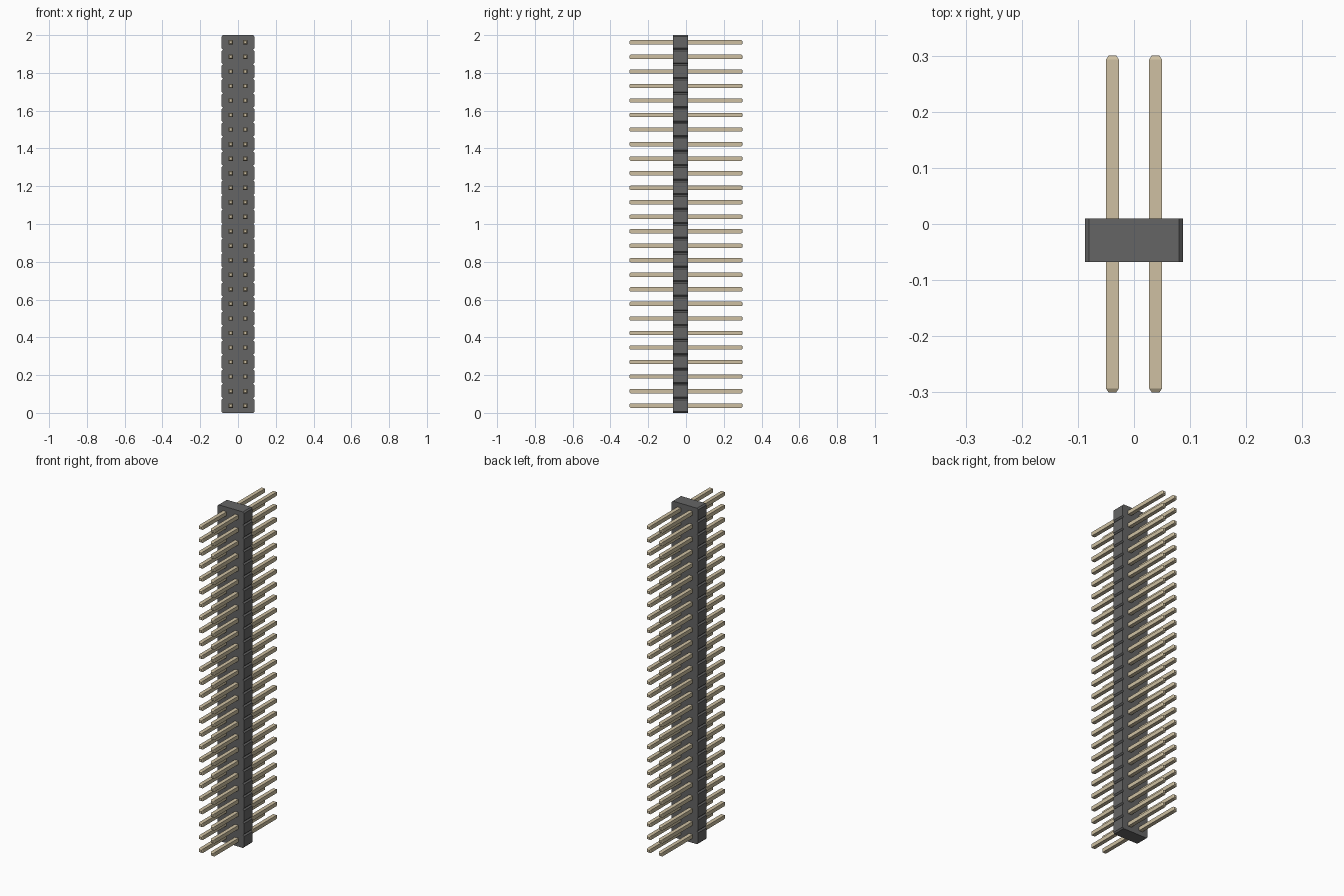
import bpy, bmesh

if "Cube" in bpy.data.objects:
    bpy.data.objects.remove(bpy.data.objects["Cube"])

N = 26                 # rows of pins
P = 2.0 / N            # pitch
HW = 0.0875            # half width of housing
C = 0.0075             # corner chamfer of each housing cell
Y0, Y1 = -0.068, 0.01  # housing depth range


def material(name, rgb):
    m = bpy.data.materials.new(name)
    m.diffuse_color = (*rgb, 1)
    m.use_nodes = True
    m.node_tree.nodes["Principled BSDF"].inputs["Base Color"].default_value = m.diffuse_color
    return m


def finish(name, bm, mat):
    bmesh.ops.recalc_face_normals(bm, faces=bm.faces)
    me = bpy.data.meshes.new(name)
    bm.to_mesh(me)
    bm.free()
    me.materials.append(mat)
    ob = bpy.data.objects.new(name, me)
    bpy.context.collection.objects.link(ob)
    return ob


# Housing: chamfered cells in a row, so V grooves appear between them
right = []
for i in range(N):
    z = i * P
    right += [(HW - C, z), (HW, z + C), (HW, z + P - C)]
right.append((HW - C, N * P))
outline = right + [(-x, z) for x, z in reversed(right)]
bm = bmesh.new()
face = bm.faces.new([bm.verts.new((x, Y0, z)) for x, z in outline])
ext = bmesh.ops.extrude_face_region(bm, geom=[face], use_keep_orig=True)
bmesh.ops.translate(bm, vec=(0, Y1 - Y0, 0),
                    verts=[v for v in ext["geom"] if isinstance(v, bmesh.types.BMVert)])
bmesh.ops.triangulate(bm, faces=[f for f in bm.faces if len(f.verts) > 4])
finish("housing", bm, material("dark_plastic", (0.13, 0.13, 0.13)))


# Pins: square bars with tapered tips, lofted along y
def add_pin(bm, x, z):
    rings = []
    for y, h in ((-0.3, 0.007), (-0.293, 0.0115), (0.293, 0.0115), (0.3, 0.007)):
        rings.append([bm.verts.new((x + sx * h, y, z + sz * h))
                      for sx, sz in ((-1, -1), (1, -1), (1, 1), (-1, 1))])
    for a, b in zip(rings, rings[1:]):
        for k in range(4):
            j = (k + 1) % 4
            bm.faces.new((a[k], a[j], b[j], b[k]))
    bm.faces.new(rings[0])
    bm.faces.new(rings[-1])


gold = material("pin_metal", (0.62, 0.53, 0.36))
for name, x in (("left_pins", -P / 2), ("right_pins", P / 2)):
    bm = bmesh.new()
    for i in range(N):
        add_pin(bm, x, (i + 0.5) * P)
    finish(name, bm, gold)
